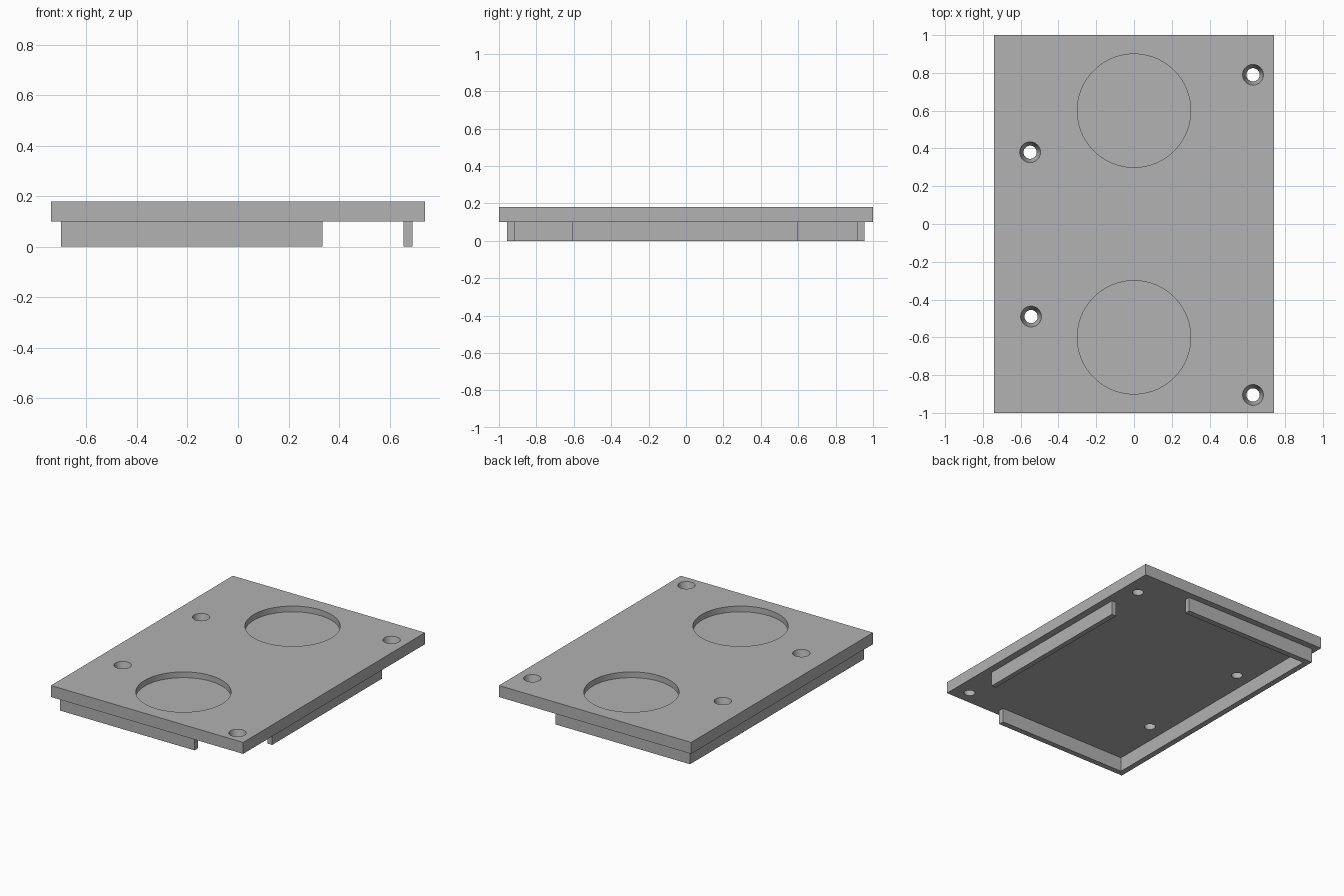
import bpy
import bmesh

cube = bpy.data.objects.get("Cube")
if cube:
    bpy.data.objects.remove(cube, do_unlink=True)

grey = bpy.data.materials.new("plain grey")
grey.use_nodes = True
grey.diffuse_color = (0.445, 0.445, 0.445, 1)
grey.node_tree.nodes["Principled BSDF"].inputs["Base Color"].default_value = grey.diffuse_color

TOP, UNDERSIDE = 0.18, 0.10


def add_object(name, bm):
    bmesh.ops.recalc_face_normals(bm, faces=bm.faces)
    mesh = bpy.data.meshes.new(name)
    bm.to_mesh(mesh)
    bm.free()
    mesh.materials.append(grey)
    obj = bpy.data.objects.new(name, mesh)
    bpy.context.collection.objects.link(obj)
    return obj


def prism(name, outline, z0, z1):
    """Extrude a flat outline from z0 up to z1."""
    bm = bmesh.new()
    face = bm.faces.new([bm.verts.new((x, y, z0)) for x, y in outline])
    top = bmesh.ops.extrude_face_region(bm, geom=[face])["geom"]
    verts = [v for v in top if isinstance(v, bmesh.types.BMVert)]
    bmesh.ops.translate(bm, verts=verts, vec=(0, 0, z1 - z0))
    return add_object(name, bm)


def box(name, x0, x1, y0, y1, z0, z1):
    return prism(name, [(x0, y0), (x1, y0), (x1, y1), (x0, y1)], z0, z1)


def cut_round(target, x, y, r_bottom, r_top, z0, z1, segments):
    """Cut a cylinder or cone out of the target."""
    bpy.ops.mesh.primitive_cone_add(vertices=segments, radius1=r_bottom, radius2=r_top,
                                    depth=z1 - z0, location=(x, y, (z0 + z1) / 2))
    cutter = bpy.context.object
    cutter.name = "round_cutter"
    cutter.hide_render = True
    cutter.data.materials.append(grey)
    mod = target.modifiers.new("cut", "BOOLEAN")
    mod.operation = "DIFFERENCE"
    mod.solver = "EXACT"
    mod.object = cutter
    bpy.context.view_layer.objects.active = target
    bpy.ops.object.modifier_apply(modifier=mod.name)
    bpy.data.objects.remove(cutter, do_unlink=True)


# Cover plate
plate = box("cover_plate", -0.74, 0.74, -1, 1, UNDERSIDE, TOP)

# Two shallow round pockets in the top
for y in (-0.6, 0.6):
    cut_round(plate, 0, y, 0.3, 0.3, TOP - 0.04, TOP + 0.04, 96)

# Four tapered screw holes, extended past both faces at the same slope
slope = (0.055 - 0.035) / (TOP - UNDERSIDE)
extra = 0.02
for x, y in ((0.63, 0.79), (-0.55, 0.38), (-0.545, -0.49), (0.63, -0.905)):
    cut_round(plate, x, y, 0.035 - slope * extra, 0.055 + slope * extra,
              UNDERSIDE - extra, TOP + extra, 48)

# C-shaped rim along the left edge, front and back of the underside
prism("locating_rim", [
    (0.335, -0.957), (0.335, -0.918), (-0.66, -0.918), (-0.66, 0.915),
    (0.335, 0.915), (0.335, 0.955), (-0.70, 0.955), (-0.70, -0.957),
], 0, UNDERSIDE)

# Separate straight rail on the opposite edge
box("side_rail", 0.655, 0.69, -0.61, 0.6, 0, UNDERSIDE)

# Smooth round walls, keep hard edges
bpy.ops.object.select_all(action="DESELECT")
plate.select_set(True)
bpy.context.view_layer.objects.active = plate
bpy.ops.object.shade_smooth_by_angle()
